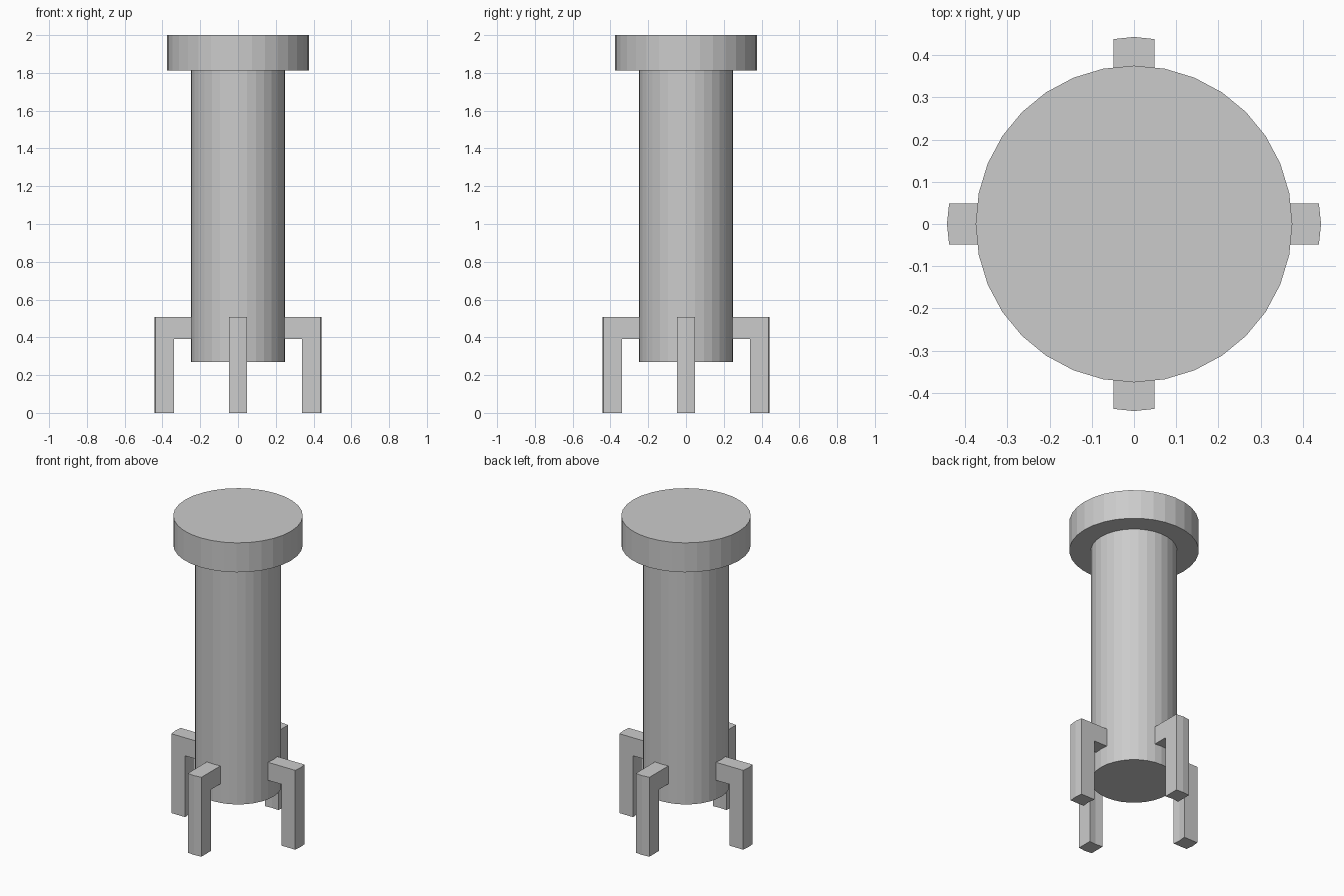
import bpy, bmesh, math

if "Cube" in bpy.data.objects:
    bpy.data.objects.remove(bpy.data.objects["Cube"])

SIDES = 32


def make_cylinder(name, radius, z0, z1):
    bpy.ops.mesh.primitive_cylinder_add(vertices=SIDES, radius=radius, depth=z1 - z0,
                                        location=(0, 0, (z0 + z1) / 2))
    bpy.context.object.name = name


def make_leg_mesh():
    # L-shaped bracket profile (radius, height), bowed slightly across its width
    outer, inner, root = 0.443, 0.345, 0.242
    profile = [(root, 0.507), (outer, 0.507), (outer, 0.0),
               (inner, 0.0), (inner, 0.392), (root, 0.392)]
    bm = bmesh.new()
    rings = []
    for y, bow in ((-0.048, -0.005), (0, 0), (0.048, -0.005)):
        rings.append([bm.verts.new((r + (bow if r > root else 0), y, z)) for r, z in profile])
    n = len(profile)
    for a, b in zip(rings, rings[1:]):
        for i in range(n):
            j = (i + 1) % n
            bm.faces.new((a[i], a[j], b[j], b[i]))
    bm.faces.new(rings[0])
    bm.faces.new(rings[-1][::-1])
    bmesh.ops.recalc_face_normals(bm, faces=bm.faces)
    mesh = bpy.data.meshes.new("leg")
    bm.to_mesh(mesh)
    bm.free()
    return mesh


# Main column and wide cap
make_cylinder("column", 0.25, 0.27, 1.815)
make_cylinder("cap", 0.375, 1.812, 2.0)

# Four bracket legs around the column
leg_mesh = make_leg_mesh()
for i, side in enumerate(("right", "back", "left", "front")):
    leg = bpy.data.objects.new(side + "_leg", leg_mesh)
    leg.rotation_euler.z = i * math.pi / 2
    bpy.context.collection.objects.link(leg)
